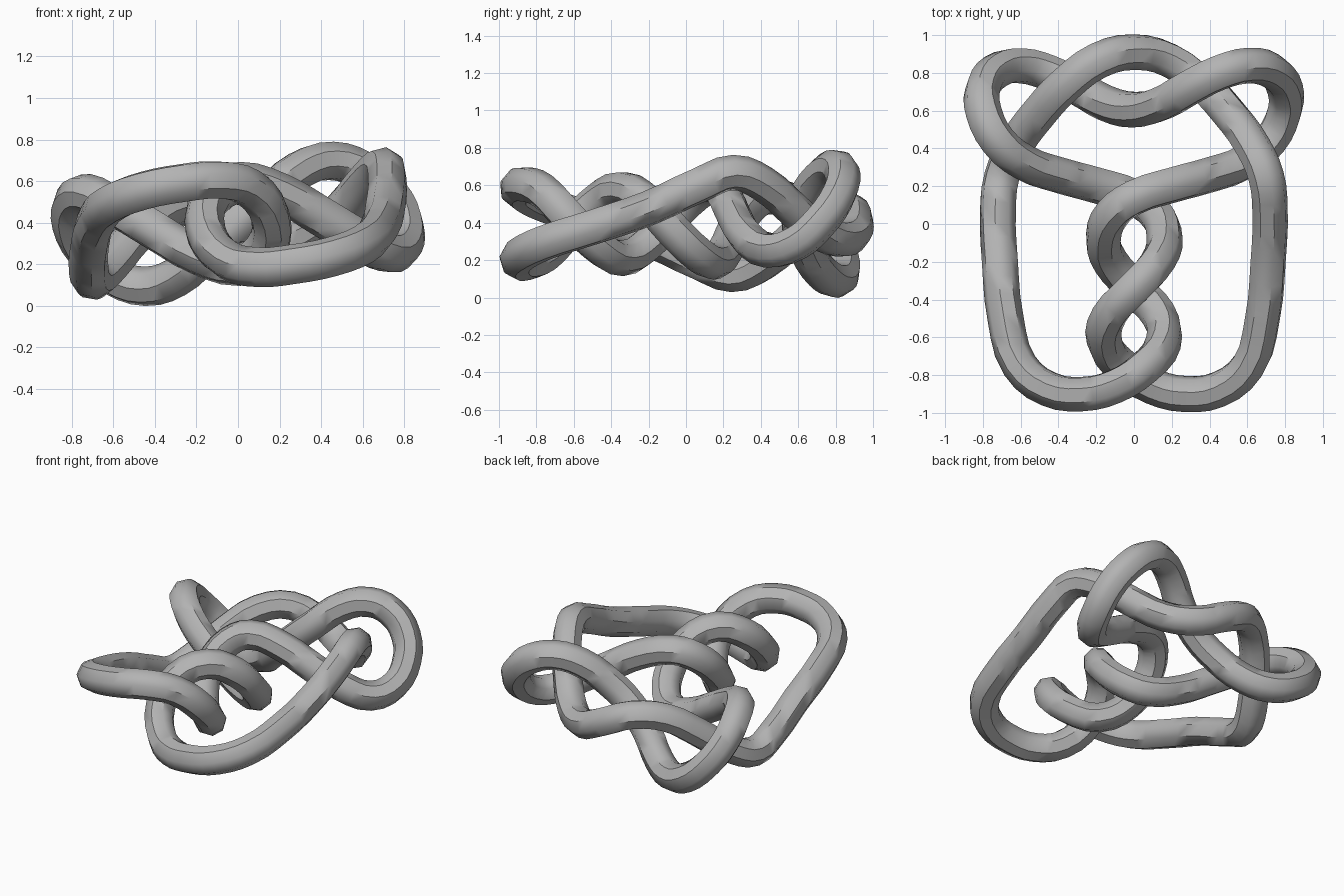
import bpy
import bmesh
import math

cube = bpy.data.objects.get("Cube")
if cube:
    bpy.data.objects.remove(cube, do_unlink=True)

MID = 0.395      # height of the half-turn symmetry axis (parallel to y)
RADIUS = 0.096

# Outer strand: back centre, down the left side, round the front, up through the twist
outer = [
    (0, .91, .395), (.19, .865, .315), (.36, .74, .335), (.50, .59, .455),
    (.63, .41, .61), (.70, .25, .668), (.72, .08, .605), (.71, -.2, .477),
    (.68, -.5, .375), (.605, -.75, .295), (.45, -.875, .235), (.27, -.9, .2),
    (.1, -.86, .185), (-.05, -.765, .22), (-.155, -.63, .36), (-.13, -.48, .51),
    (0, -.34, .58), (.125, -.2, .50), (.162, -.07, .36), (.11, .06, .235),
]
# Inner strand on the left: over the twist, round the back lobe, to the back centre
inner = [
    (0, .14, .6), (.2, .205, .545), (.4, .26, .43), (.58, .325, .322),
    (.72, .44, .252), (.795, .59, .29), (.8, .715, .40), (.73, .81, .535),
    (.6, .838, .65), (.45, .80, .697), (.3, .725, .655), (.15, .64, .53),
    (0, .605, .395),
]


def turn(points):
    """Half turn about the y axis through mid height."""
    return [(-x, y, 2 * MID - z) for x, y, z in points]


# One half of the loop, then the turned half run backwards without the shared ends
half = outer + turn(inner)
path = half + turn(half)[-2:0:-1]

# The closed tube
curve = bpy.data.curves.new("knot_path", 'CURVE')
curve.dimensions = '3D'
curve.resolution_u = 3
curve.bevel_depth = RADIUS
curve.bevel_resolution = 2
spline = curve.splines.new('BEZIER')
spline.bezier_points.add(len(path) - 1)
spline.use_cyclic_u = True
for point, co in zip(spline.bezier_points, path):
    point.co = co
    point.handle_left_type = point.handle_right_type = 'AUTO'
knot = bpy.data.objects.new("knotted_tube", curve)
bpy.context.collection.objects.link(knot)

# Grey finish
grey = bpy.data.materials.new("plain_grey")
grey.use_nodes = True
colour = (0.45, 0.45, 0.45, 1)
grey.diffuse_color = colour
bsdf = next(n for n in grey.node_tree.nodes if n.type == 'BSDF_PRINCIPLED')
bsdf.inputs["Base Color"].default_value = colour
curve.materials.append(grey)

# Mesh with outward normals and soft shading
bpy.ops.object.select_all(action='DESELECT')
knot.select_set(True)
bpy.context.view_layer.objects.active = knot
bpy.ops.object.convert(target='MESH')
tube = bpy.context.view_layer.objects.active
bm = bmesh.new()
bm.from_mesh(tube.data)
bmesh.ops.remove_doubles(bm, verts=bm.verts, dist=0.0005)
bmesh.ops.recalc_face_normals(bm, faces=bm.faces)
bm.to_mesh(tube.data)
bm.free()
bpy.ops.object.shade_smooth_by_angle(angle=math.radians(45))
